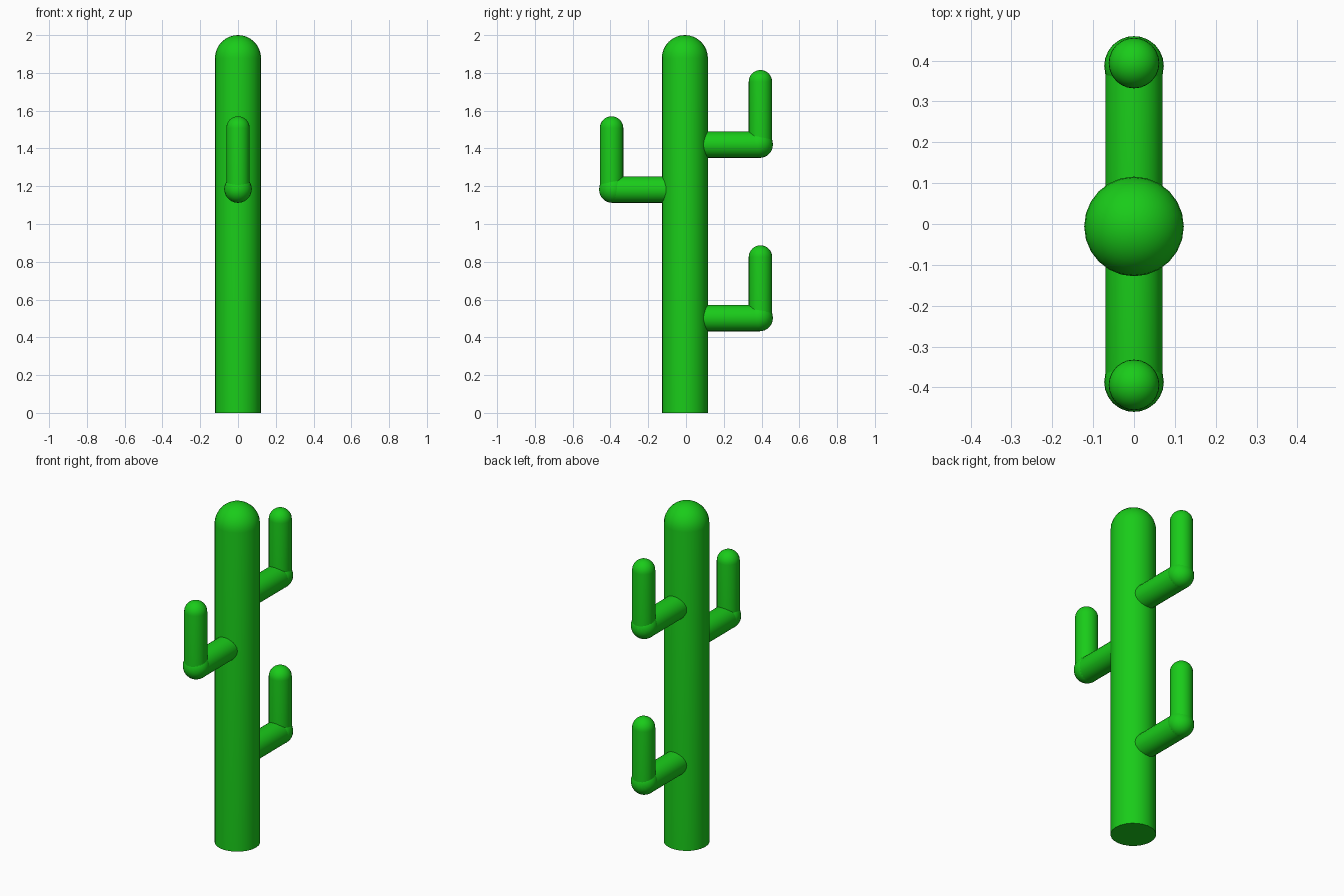
import bpy, bmesh
from math import sin, cos, pi
from mathutils import Matrix, Vector

if "Cube" in bpy.data.objects:
    bpy.data.objects.remove(bpy.data.objects["Cube"])

GREEN = bpy.data.materials.new("cactus_green")
GREEN.diffuse_color = (0.01, 0.6, 0.01, 1)
GREEN.use_nodes = True
GREEN.node_tree.nodes["Principled BSDF"].inputs["Base Color"].default_value = GREEN.diffuse_color
SIDES = 24


def domed_tube(bm, radius, z0, z1, matrix):
    """Lathed tube: flat base at z0, hemispherical tip reaching z1."""
    profile = [(0, z0), (radius, z0)]
    steps = 8
    for i in range(steps + 1):
        a = i / steps * pi / 2
        profile.append((radius * cos(a), z1 - radius + radius * sin(a)))
    verts = [bm.verts.new((r, 0, z)) for r, z in profile]
    edges = [bm.edges.new(pair) for pair in zip(verts, verts[1:])]
    out = bmesh.ops.spin(bm, geom=verts + edges, cent=(0, 0, 0), axis=(0, 0, 1),
                         angle=2 * pi, steps=SIDES, use_merge=True)
    part = {v for f in bm.faces for v in f.verts if not f.tag}
    for f in bm.faces:
        f.tag = True
    bmesh.ops.transform(bm, matrix=matrix, verts=list(part))


def finish(bm, name):
    bmesh.ops.remove_doubles(bm, verts=bm.verts, dist=1e-5)
    bmesh.ops.recalc_face_normals(bm, faces=bm.faces)
    mesh = bpy.data.meshes.new(name)
    bm.to_mesh(mesh)
    bm.free()
    mesh.materials.append(GREEN)
    obj = bpy.data.objects.new(name, mesh)
    bpy.context.collection.objects.link(obj)
    bpy.ops.object.select_all(action='DESELECT')
    obj.select_set(True)
    bpy.context.view_layer.objects.active = obj
    bpy.ops.object.shade_smooth_by_angle(angle=pi / 5)


# Trunk
bm = bmesh.new()
domed_tube(bm, 0.122, 0, 2.0, Matrix.Translation((0, -0.006, 0)))
finish(bm, "trunk")


# Arms: sideways branch with a round elbow, then an upright tip
def arm(name, side, z, top):
    bm = bmesh.new()
    turn = Matrix.Rotation(-side * pi / 2, 4, 'X')
    domed_tube(bm, 0.07, 0.04, 0.46, Matrix.Translation((0, 0, z)) @ turn)
    domed_tube(bm, 0.062, z, top, Matrix.Translation((0, side * 0.394, 0)))
    bmesh.ops.create_uvsphere(bm, u_segments=SIDES, v_segments=14, radius=0.073,
                              matrix=Matrix.Translation((0, side * 0.387, z + 0.003)))
    finish(bm, name)


arm("front_arm", -1, 1.182, 1.57)
arm("upper_back_arm", 1, 1.42, 1.815)
arm("lower_back_arm", 1, 0.502, 0.887)
